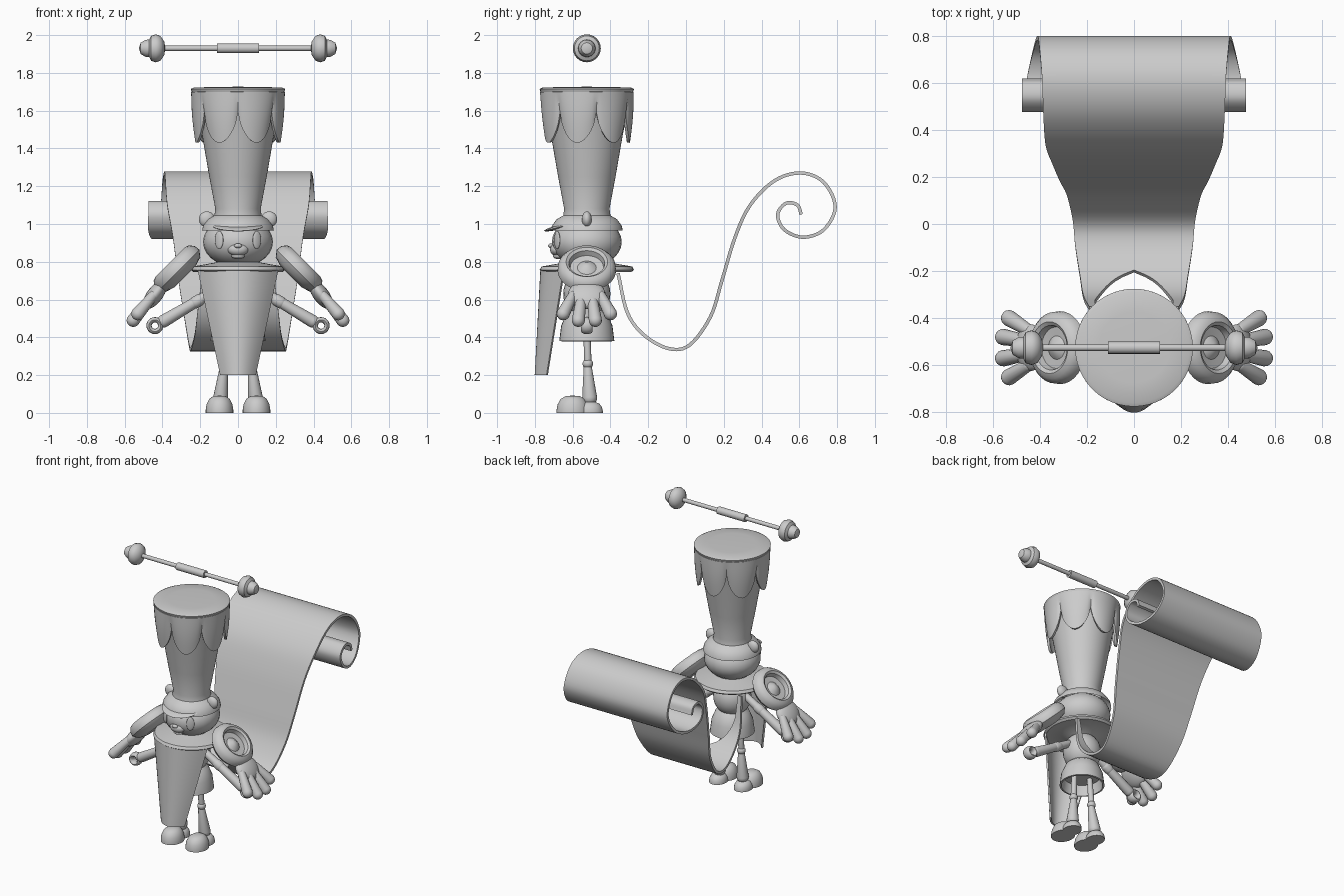
import bpy, bmesh, math
from mathutils import Vector, Euler

cube = bpy.data.objects.get("Cube")
if cube:
    bpy.data.objects.remove(cube, do_unlink=True)

grey = bpy.data.materials.new("plain grey")
grey.use_nodes = True
grey.diffuse_color = (0.6, 0.6, 0.6, 1)
grey.node_tree.nodes["Principled BSDF"].inputs["Base Color"].default_value = (0.6, 0.6, 0.6, 1)
MID = -0.525  # y of the figure's axis
parts = []


def finish(name, bm, loc=(0, 0, 0), rot=(0, 0, 0), thick=0, offset=0):
    bmesh.ops.remove_doubles(bm, verts=bm.verts, dist=0.0002)
    bmesh.ops.recalc_face_normals(bm, faces=bm.faces)
    mesh = bpy.data.meshes.new(name)
    bm.to_mesh(mesh)
    bm.free()
    mesh.materials.append(grey)
    ob = bpy.data.objects.new(name, mesh)
    ob.location, ob.rotation_euler = loc, rot
    bpy.context.collection.objects.link(ob)
    if thick:
        mod = ob.modifiers.new("thickness", "SOLIDIFY")
        mod.thickness, mod.offset = thick, offset
        bpy.context.view_layer.objects.active = ob
        bpy.ops.object.modifier_apply(modifier=mod.name)
    parts.append(ob)
    return ob


def grid(bm, rows):
    rows = [[bm.verts.new(p) for p in row] for row in rows]
    for a, b in zip(rows, rows[1:]):
        for i in range(len(a) - 1):
            bm.faces.new((a[i], a[i + 1], b[i + 1], b[i]))


def lathe(name, profile, loc, rot=(0, 0, 0), seg=32, thick=0):
    bm = bmesh.new()
    angles = [math.tau * i / seg for i in range(seg + 1)]
    grid(bm, [[(max(r, 1e-5) * math.cos(a), max(r, 1e-5) * math.sin(a), z) for a in angles]
              for r, z in profile])
    return finish(name, bm, loc, rot, thick)


def ball(name, loc, size, rot=(0, 0, 0)):
    bm = bmesh.new()
    bmesh.ops.create_uvsphere(bm, u_segments=24, v_segments=14, radius=1)
    bmesh.ops.scale(bm, vec=size, verts=bm.verts)
    return finish(name, bm, loc, rot)


def limb(name, p, q, r1, r2, seg=16):
    """Tapered rod with rounded ends from p to q."""
    p, q = Vector(p), Vector(q)
    quarter = [math.radians(a) for a in range(0, 91, 18)]
    prof = [(r1 * math.sin(a), -r1 * math.cos(a)) for a in quarter]
    prof += [(r2 * math.cos(a), (q - p).length + r2 * math.sin(a)) for a in quarter]
    return lathe(name, prof, p, (q - p).to_track_quat("Z", "Y").to_euler(), seg)


def spline(pts, steps=6):
    pts = [Vector(p) for p in pts]
    ext = [2 * pts[0] - pts[1]] + pts + [2 * pts[-1] - pts[-2]]
    out = []
    for a, b, c, d in zip(ext, ext[1:], ext[2:], ext[3:]):
        for k in range(steps):
            t = k / steps
            out.append(0.5 * (2 * b + (c - a) * t + (2 * a - 5 * b + 4 * c - d) * t ** 2
                              + (3 * b - a - 3 * c + d) * t ** 3))
    return out + [pts[-1]]


# Tall hat with a flared lip, and the cap dome it grows from
lathe("tall_hat", [(0.19, 0.965), (0.185, 0.99), (0.16, 1.025), (0.125, 1.045), (0.12, 1.08),
                   (0.152, 1.25), (0.19, 1.47), (0.225, 1.64), (0.245, 1.70), (0.25, 1.715),
                   (0.235, 1.722), (0.15, 1.725), (0, 1.727)], (0, MID, 0), seg=48)
ball("cap_visor", (0, -0.625, 0.995), (0.14, 0.13, 0.014), (math.radians(14), 0, 0))

# Scalloped drip hanging from the hat's lip
bm = bmesh.new()
rows = []
for j in range(9):
    t = j / 8
    row = []
    for i in range(113):
        a = math.tau * i / 112
        lobe = abs(math.sin(3.5 * a)) ** 0.6
        z = 1.70 - t * (0.11 + 0.16 * lobe)
        r = 0.248 - 0.02 * t + 0.006 * lobe * math.sin(math.pi * t)
        row.append((r * math.sin(a), MID - r * math.cos(a), z))
    rows.append(row)
grid(bm, rows)
finish("hat_drip", bm, thick=0.016, offset=-1)

# Head and face
ball("head", (0, MID, 0.905), (0.185, 0.185, 0.135))
ball("muzzle", (0, -0.685, 0.865), (0.055, 0.035, 0.034))
ball("nose", (0, -0.716, 0.885), (0.022, 0.014, 0.012))
ball("lower_lip", (0, -0.675, 0.83), (0.035, 0.03, 0.016))

# Collar, torso and hollow skirt
lathe("collar", [(0.1, 0.80), (0.17, 0.787), (0.24, 0.775), (0.25, 0.757), (0.235, 0.745),
                 (0.15, 0.75), (0.08, 0.72)], (0, MID, 0), seg=40)
ball("torso", (0, MID, 0.63), (0.125, 0.125, 0.13))
lathe("skirt", [(0.07, 0.55), (0.105, 0.52), (0.13, 0.46), (0.14, 0.38)],
      (0, MID, 0), thick=0.012)
lathe("skirt_lining", [(0, 0.45), (0.12, 0.45)], (0, MID, 0))

# Curved bib tapering to the knees
bm = bmesh.new()
rows = []
for j in range(7):
    t = j / 6
    us = [i / 8 for i in range(-8, 9)]
    rows.append([((0.21 - 0.12 * t) * u, -0.765 - 0.03 * t + (0.12 - 0.06 * t) * u * u,
                  0.76 - 0.56 * t) for u in us])
grid(bm, rows)
finish("bib", bm, thick=0.012)

# Everything that comes in left and right pairs
for s, side in ((1, "left"), (-1, "right")):
    def at(x, y, z):
        return (s * x, MID + y, z)

    ball(side + "_ear", at(0.165, 0, 1.025), (0.042, 0.026, 0.042))
    ball(side + "_eye", at(0.1, -0.157, 0.915), (0.026, 0.009, 0.048), (0, 0, s * 0.57))

    # Puffed cuff, dished on its outer face
    lathe(side + "_cuff", [(0, -0.05), (0.08, -0.055), (0.13, -0.04), (0.155, -0.008),
                           (0.152, 0.022), (0.132, 0.047), (0.11, 0.055), (0.095, 0.045),
                           (0.088, 0.015), (0.05, 0.012), (0.02, 0.035), (0, 0.037)],
          at(0.32, 0, 0.76), (0, s * math.radians(45), 0))

    # Gloved hand with spread fingers
    ball(side + "_palm", at(0.44, 0, 0.625), (0.042, 0.1, 0.09), (0, s * math.radians(-37), 0))
    for n, (dy, x, z) in enumerate(((-0.125, 0.53, 0.525), (-0.045, 0.555, 0.49),
                                    (0.045, 0.555, 0.49), (0.125, 0.53, 0.525))):
        limb(f"{side}_finger_{n + 1}", at(0.45, dy * 0.6, 0.62), at(x, dy, z), 0.026, 0.035)

    # Jointed arm rod ending in a ring
    limb(side + "_arm_rod", at(0.1, 0, 0.66), at(0.395, 0, 0.485), 0.024, 0.034)
    limb(side + "_arm_band", at(0.205, 0, 0.597), at(0.225, 0, 0.585), 0.032, 0.032)
    ring = [(0.031 + 0.014 * math.cos(a), 0.03 * math.sin(a))
            for a in [math.tau * k / 12 for k in range(13)]]
    lathe(side + "_arm_ring", ring, at(0.44, 0, 0.462), (math.pi / 2, 0, 0), 24)

    # Leg and shoe
    limb(side + "_thigh", at(0.065, 0, 0.45), at(0.075, 0.005, 0.27), 0.018, 0.02)
    ball(side + "_knee", at(0.075, 0.005, 0.26), (0.028, 0.028, 0.026))
    limb(side + "_shin", at(0.075, 0.005, 0.24), at(0.092, 0.015, 0.08), 0.022, 0.04)
    dome = [(0, 0), (1, 0), (1, 0.18), (0.93, 0.5), (0.75, 0.8), (0.45, 0.96), (0, 1)]
    for part, dy, rx, ry, h in (("toe", -0.075, 0.073, 0.085, 0.092),
                                ("heel", 0.015, 0.058, 0.07, 0.06)):
        shoe = lathe(f"{side}_shoe_{part}", dome, at(0.098, dy, 0))
        shoe.scale = (rx, ry, h)

    # Baton knob
    lathe(side + "_baton_knob", [(0, 0.385), (0.035, 0.39), (0.065, 0.41), (0.074, 0.435),
                                 (0.066, 0.46), (0.046, 0.47), (0.045, 0.49), (0.03, 0.515),
                                 (0, 0.525)], (0, MID, 1.93), (0, s * math.pi / 2, 0), 24)

# Baton rod and grip
limb("baton_rod", (-0.4, MID, 1.93), (0.4, MID, 1.93), 0.014, 0.014)
lathe("baton_grip", [(0, -0.11), (0.026, -0.11), (0.026, 0.11), (0, 0.11)],
      (0, MID, 1.93), (0, math.pi / 2, 0), 16)

# Long ribbon tail rolled up at its end: half width, y, z along its path
path = spline([(0.19, -0.36, 0.74), (0.215, -0.31, 0.53), (0.23, -0.22, 0.41),
               (0.25, -0.09, 0.34), (0.26, 0.02, 0.36), (0.285, 0.13, 0.51),
               (0.315, 0.19, 0.70), (0.345, 0.26, 0.93), (0.375, 0.34, 1.10),
               (0.385, 0.47, 1.23), (0.39, 0.61, 1.27), (0.40, 0.73, 1.22),
               (0.41, 0.79, 1.09), (0.43, 0.73, 0.97), (0.455, 0.62, 0.93),
               (0.475, 0.52, 0.97), (0.475, 0.485, 1.05), (0.475, 0.53, 1.11),
               (0.475, 0.59, 1.10), (0.475, 0.61, 1.05)])
bm = bmesh.new()
for s in (1, -1):
    rows = []
    for w, y, z in path:
        # Rounded notch near the collar leaves two straps
        notch = 0.165 * math.sqrt(min(1, max(0, (-0.21 - y) / 0.12)))
        rows.append([(s * (notch + (w - notch) * k / 6), y, z) for k in range(7)])
    grid(bm, rows)
finish("ribbon_tail", bm, thick=0.018)

bpy.ops.object.select_all(action="DESELECT")
for ob in parts:
    ob.select_set(True)
bpy.context.view_layer.objects.active = parts[0]
bpy.ops.object.shade_smooth_by_angle(angle=math.radians(40))
